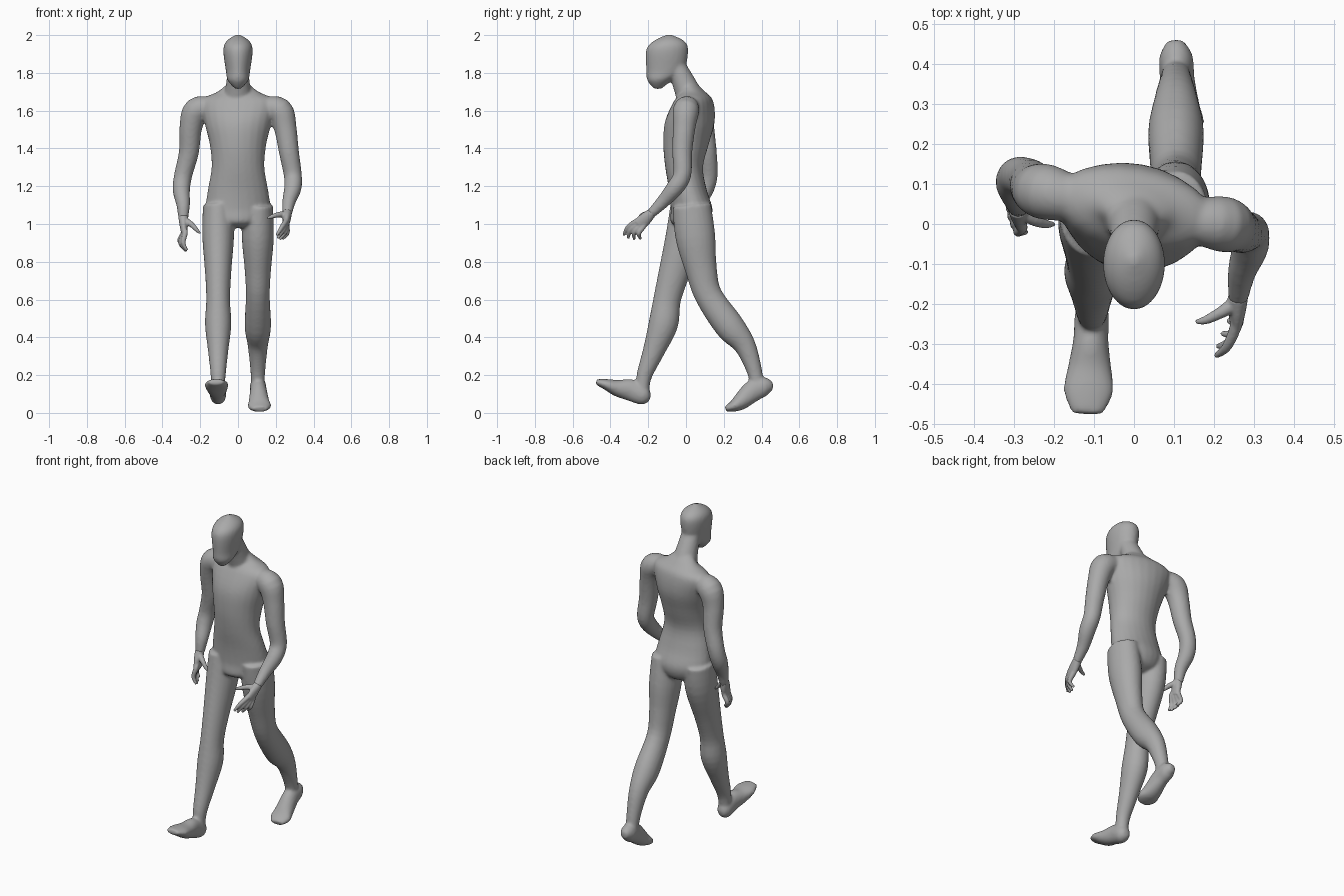
import bpy
import bmesh
from math import cos, sin, pi
from mathutils import Vector

default_cube = bpy.data.objects.get("Cube")
if default_cube:
    bpy.data.objects.remove(default_cube, do_unlink=True)

SIDES = 24
STEPS = 4
X_AXIS = Vector((1, 0, 0))
Y_AXIS = Vector((0, 1, 0))
Z_AXIS = Vector((0, 0, 1))

grey = bpy.data.materials.new("matte_grey")
grey.use_nodes = True
grey_colour = (0.4, 0.4, 0.4, 1)
grey.diffuse_color = grey_colour
grey.node_tree.nodes["Principled BSDF"].inputs["Base Color"].default_value = grey_colour


def spline(rows):
    """Smoothly interpolate rows of numbers with a Catmull-Rom curve."""
    rows = [Vector(row) for row in rows]
    result = []
    for i in range(len(rows) - 1):
        start, end = rows[i], rows[i + 1]
        leaving = (end - rows[max(i - 1, 0)]) / 2
        arriving = (rows[min(i + 2, len(rows) - 1)] - start) / 2
        for step in range(STEPS):
            t = step / STEPS
            ease = t * t * (3 - 2 * t)
            result.append(start.lerp(end, ease)
                          + leaving * t * (1 - t) ** 2
                          - arriving * t * t * (1 - t))
    return result + [rows[-1]]


def side_to_side(height):
    return X_AXIS


def front_to_back(height):
    return Y_AXIS


def trunk_twist(height):
    """The hips turn one way and the shoulders the other."""
    angle = 0.6 * (1.25 - min(height, 1.55))
    return Vector((cos(angle), sin(angle), 0))


def loft(bm, rows, facing=side_to_side, level=False):
    """Skin a tube through rows of x, y, z, radius across, other radius."""
    samples = spline(rows)
    centres = [Vector(sample[:3]) for sample in samples]
    last = len(samples) - 1
    rings = []
    for i, centre in enumerate(centres):
        along = centres[min(i + 1, last)] - centres[max(i - 1, 0)]
        tangent = Z_AXIS if level else along.normalized()
        across = facing(centre.z)
        across = (across - tangent * across.dot(tangent)).normalized()
        other = tangent.cross(across)
        ring = []
        for k in range(SIDES):
            angle = 2 * pi * k / SIDES
            offset = across * samples[i][3] * cos(angle) + other * samples[i][4] * sin(angle)
            ring.append(bm.verts.new(centre + offset))
        rings.append(ring)
    for lower, upper in zip(rings, rings[1:]):
        for k in range(SIDES):
            n = (k + 1) % SIDES
            bm.faces.new((lower[k], lower[n], upper[n], upper[k]))
    bm.faces.new(rings[0][::-1])
    bm.faces.new(rings[-1])


def tube(bm, points, radii, facing=side_to_side):
    """Loft a round tube."""
    loft(bm, [(*point, r, r) for point, r in zip(points, radii)], facing)


def finish(name, bm, voxel, smoothing):
    """Fuse overlapping tubes into one continuous smooth skin."""
    bmesh.ops.recalc_face_normals(bm, faces=bm.faces)
    mesh = bpy.data.meshes.new(name)
    bm.to_mesh(mesh)
    bm.free()
    mesh.materials.append(grey)
    skin = bpy.data.objects.new(name, mesh)
    bpy.context.collection.objects.link(skin)
    remesh = skin.modifiers.new("fuse", "REMESH")
    remesh.mode = "VOXEL"
    remesh.voxel_size = voxel
    remesh.use_smooth_shade = True
    relax = skin.modifiers.new("relax", "SMOOTH")
    relax.factor = 0.5
    relax.iterations = smoothing


def trunk(bm, profile, facing=side_to_side):
    """Stack level ovals on the centre line from y, z, half width, half depth."""
    loft(bm, [(0, *row) for row in profile], facing, level=True)


def leg(bm, side, path):
    """A leg from hip to ankle, deeper than wide at the thigh."""
    radii = (.08, .085, .07, .063, .07, .054, .04, .035)
    rows = []
    for i, ((y, z), radius) in enumerate(zip(path, radii)):
        rows.append((side * .105, y, z, radius, radius * (1.28 - i * .04)))
    loft(bm, rows)


def foot(bm, side, path):
    """A foot from heel to toes, turned slightly outward."""
    widths = (.02, .042, .044, .055, .063, .04)
    heights = (.02, .05, .058, .045, .03, .015)
    rows = []
    for i, ((y, z), width, height) in enumerate(zip(path, widths, heights)):
        rows.append((side * (.102 + i * .003), y, z, width, height))
    loft(bm, rows)


def arm(bm, path):
    """An arm from inside the shoulder to the wrist."""
    tube(bm, path, (.055, .07, .06, .053, .048, .046, .036, .025), front_to_back)


def hand(name, wrist, thumb, index, little):
    """A palm, a thumb, and four fingers blended from the first to the last."""
    bm = bmesh.new()
    wrist = Vector(wrist)
    index = [Vector(point) for point in index]
    little = [Vector(point) for point in little]
    knuckles = (index[0] + little[0]) / 2
    palm = []
    for t, width, thickness in ((0, .025, .026), (.5, .034, .022), (1, .036, .015)):
        palm.append((*wrist.lerp(knuckles, t), width, thickness))
    loft(bm, palm, front_to_back)
    tube(bm, [wrist.lerp(knuckles, .2), *thumb], (.02, .015, .011, .006))
    for i in range(4):
        blend = i / 3
        joints = [a.lerp(b, blend) for a, b in zip(index, little)]
        stretch = 1 + sin(pi * blend) / 6
        joints = [joints[0] + (joint - joints[0]) * stretch for joint in joints]
        root = joints[0].lerp(wrist, .3)
        tube(bm, [root, *joints], (.012, .014, .012, .007))
    finish(name, bm, .0045, 3)


body = bmesh.new()

# Torso from crotch to collar
trunk(body, [(.02, .98, .05, .05), (.02, 1.01, .13, .1), (.03, 1.08, .17, .11),
             (.01, 1.18, .16, .1), (-.01, 1.3, .14, .1), (0, 1.42, .15, .12),
             (.02, 1.54, .18, .13), (.04, 1.65, .2, .1), (.04, 1.7, .11, .06),
             (.02, 1.74, .06, .04)], trunk_twist)

# Neck, leaning forward
trunk(body, [(.04, 1.62, .09, .08), (0, 1.73, .065, .07), (-.07, 1.88, .05, .05)])

# Head from chin to crown
trunk(body, [(-.15, 1.715, .015, .02), (-.14, 1.76, .055, .065), (-.11, 1.81, .064, .1),
             (-.1, 1.92, .078, .112), (-.09, 1.97, .06, .08), (-.09, 2.003, .01, .01)])

# Right leg, striding forward on a raised foot
leg(body, -1, [(.02, 1.1), (0, .95), (-.06, .75), (-.1, .6),
               (-.12, .47), (-.17, .33), (-.22, .2), (-.23, .12)])
foot(body, -1, [(-.19, .08), (-.22, .09), (-.29, .12), (-.36, .13), (-.42, .15), (-.475, .165)])

# Left leg, trailing and pushing off from the toes
leg(body, 1, [(.03, 1.1), (.05, .93), (.08, .76), (.12, .62),
              (.23, .46), (.31, .36), (.36, .23), (.38, .13)])
foot(body, 1, [(.46, .14), (.42, .14), (.36, .12), (.29, .06), (.25, .035), (.21, .02)])

# Left arm swings forward, right arm swings back
arm(body, [(.14, .01, 1.62), (.22, 0, 1.6), (.25, -.01, 1.51), (.27, -.02, 1.38),
           (.29, -.02, 1.26), (.29, -.06, 1.19), (.27, -.12, 1.12), (.26, -.19, 1.05)])
arm(body, [(-.14, .06, 1.62), (-.22, .08, 1.6), (-.25, .09, 1.51), (-.26, .11, 1.38),
           (-.29, .12, 1.26), (-.3, .1, 1.18), (-.29, .06, 1.1), (-.29, .04, 1.02)])

finish("body", body, .008, 9)

# Hands, each with its thumb, index finger and little finger
hand("left_hand", (.26, -.18, 1.06),
     [(.22, -.22, 1.05), (.18, -.24, 1.04), (.155, -.245, 1.03)],
     [(.25, -.27, 1.01), (.23, -.31, .98), (.205, -.33, .94)],
     [(.26, -.23, .98), (.26, -.25, .95), (.235, -.24, .92)])
hand("right_hand", (-.29, .04, 1.04),
     [(-.25, .01, 1), (-.22, 0, .97), (-.2, 0, .95)],
     [(-.28, -.01, .95), (-.29, -.02, .9), (-.27, -.02, .86)],
     [(-.29, .04, .95), (-.31, .04, .91), (-.285, .03, .88)])
